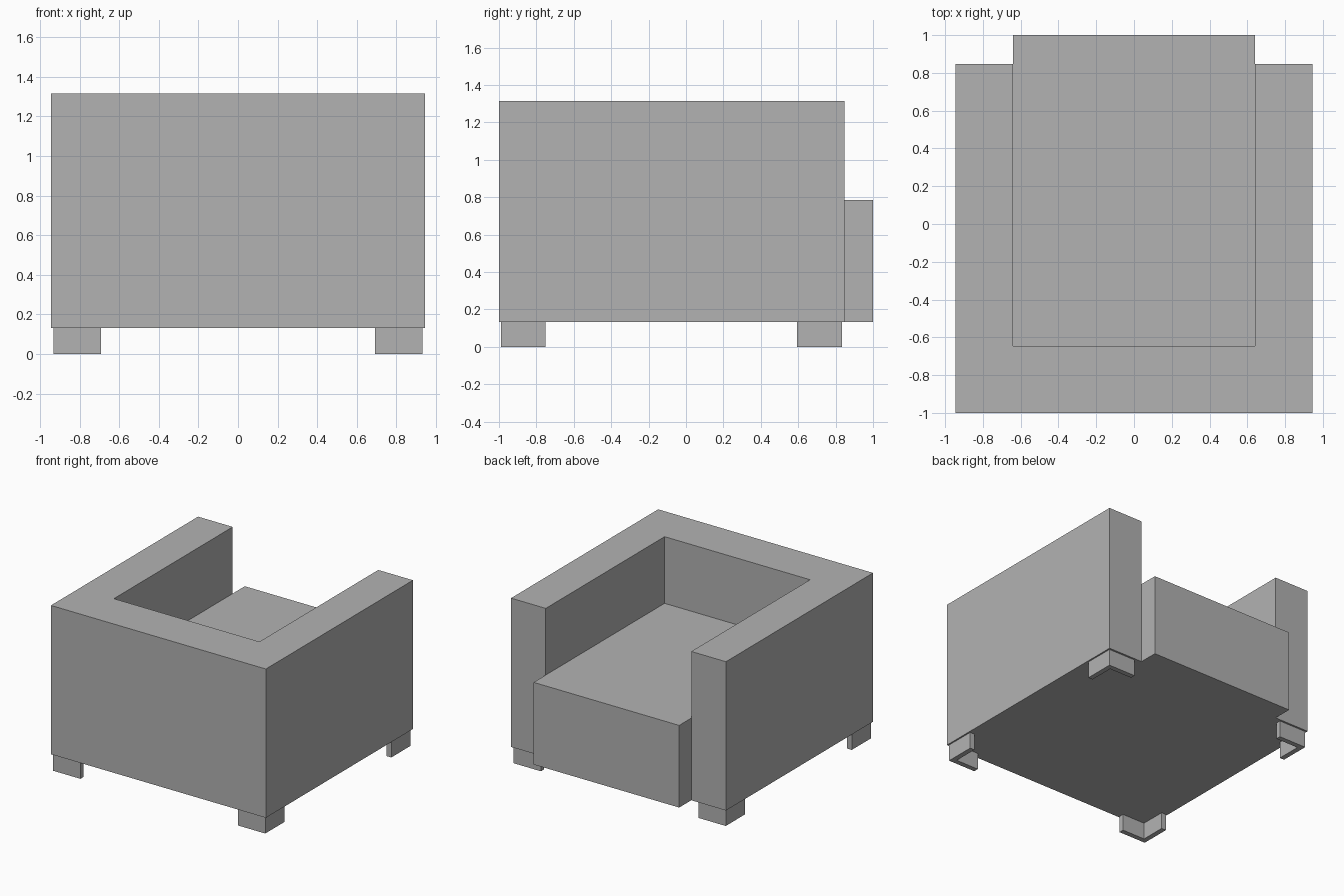
import bpy
import bmesh

cube = bpy.data.objects.get("Cube")
if cube:
    bpy.data.objects.remove(cube, do_unlink=True)

# Single upholstery colour
grey = bpy.data.materials.new("plain grey")
grey.use_nodes = True
colour = (0.448, 0.448, 0.448, 1)
grey.diffuse_color = colour
grey.node_tree.nodes["Principled BSDF"].inputs["Base Color"].default_value = colour


def prism(name, outline, bottom, top):
    """Extrude a flat outline upwards into a closed solid."""
    bm = bmesh.new()
    base = bm.faces.new([bm.verts.new((x, y, bottom)) for x, y in outline])
    raised = bmesh.ops.extrude_face_region(bm, geom=[base], use_keep_orig=True)
    for item in raised["geom"]:
        if isinstance(item, bmesh.types.BMVert):
            item.co.z = top
    bmesh.ops.recalc_face_normals(bm, faces=bm.faces)
    mesh = bpy.data.meshes.new(name)
    bm.to_mesh(mesh)
    bm.free()
    mesh.materials.append(grey)
    obj = bpy.data.objects.new(name, mesh)
    bpy.context.collection.objects.link(obj)
    return obj


side, inner = 0.945, 0.64          # outer and inner faces of the arms
back, arm_end = -1.0, 0.848        # depth of the frame
seat_back, seat_end = -0.645, 1.0  # depth of the seat
floor = 0.132                      # underside of the body

# Backrest and arms as one U-shaped shell
prism("back_and_arms", [
    (-side, back), (side, back), (side, arm_end), (inner, arm_end),
    (inner, seat_back), (-inner, seat_back), (-inner, arm_end), (-side, arm_end),
], floor, 1.315)

# Seat block filling the shell and projecting past the arms
prism("seat", [
    (-inner, seat_back), (inner, seat_back), (inner, seat_end), (-inner, seat_end),
], floor, 0.785)

# Angled corner feet, each a thin L open towards the middle
size, thick = 0.24, 0.04
for side_name, sx in (("left", 1), ("right", -1)):
    for end_name, corner_y, sy in (("rear", -0.99, 1), ("front", 0.833, -1)):
        shape = [(0, 0), (size, 0), (size, thick), (thick, thick), (thick, size), (0, size)]
        outline = [(sx * (0.933 - u), corner_y + sy * v) for u, v in shape]
        prism(f"{end_name}_{side_name}_foot", outline, 0, floor)
